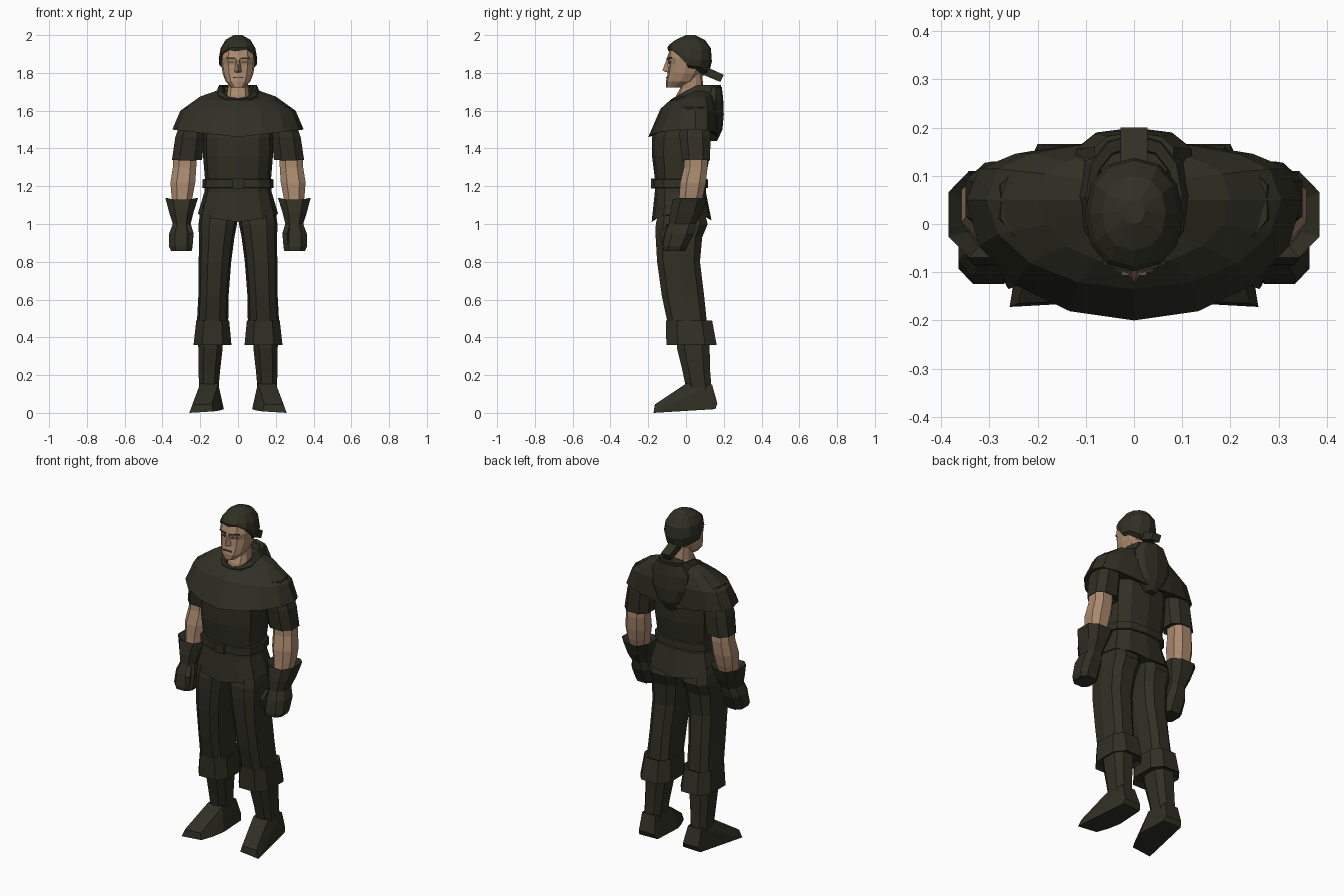
import bpy, bmesh, math


def material(name, rgb):
    m = bpy.data.materials.new(name)
    m.diffuse_color = (*rgb, 1)
    return m


CLOTH = material("dark_olive_cloth", (0.029, 0.029, 0.018))
SKIN = material("tan_skin", (0.40, 0.25, 0.155))
EYE = material("grey_brown_lines", (0.10, 0.085, 0.06))


def finish(name, bm, mat, mirror):
    bmesh.ops.recalc_face_normals(bm, faces=bm.faces)
    me = bpy.data.meshes.new(name)
    bm.to_mesh(me)
    bm.free()
    me.materials.append(mat)
    ob = bpy.data.objects.new(name, me)
    bpy.context.collection.objects.link(ob)
    if mirror:
        ob.modifiers.new("mirror", 'MIRROR')
    return ob


def power(v, e):
    return math.copysign(abs(v) ** e, v)


def loft(name, mat, rings, n=12, e=0.8, mid=None, back=None, turn=0.0, mirror=False):
    """Ring: z, centre x, half width, front y, back y, extra z at front, extra z at sides."""
    bm = bmesh.new()
    rows = []
    for r in rings:
        z, cx, hx, yf, yb, dfront, dside = (tuple(r) + (0, 0))[:7]
        yc = (yf + yb) / 2 if mid is None else mid
        row = []
        for i in range(n):
            a = -math.pi / 2 + (i + turn) * 2 * math.pi / n
            c, s = math.cos(a), math.sin(a)
            c = 0 if abs(c) < 1e-6 else c
            s = 0 if abs(s) < 1e-6 else s
            if s < 0:
                y = yc + power(s, e) * (yc - yf)
            else:
                y = yc + power(s, back or e) * (yb - yc)
            row.append(bm.verts.new((cx + hx * power(c, e), y,
                                     z + dfront * max(0, -s) + dside * abs(c))))
        rows.append(row)
    for a, b in zip(rows, rows[1:]):
        for i in range(n):
            j = (i + 1) % n
            bm.faces.new((a[i], a[j], b[j], b[i]))
    bm.faces.new(rows[0])
    bm.faces.new(rows[-1])
    return finish(name, bm, mat, mirror)


def hull(name, mat, points, mirror=False):
    bm = bmesh.new()
    for p in points:
        bm.verts.new(p)
    res = bmesh.ops.convex_hull(bm, input=bm.verts)
    junk = [g for g in res["geom_interior"] if isinstance(g, bmesh.types.BMVert)]
    bmesh.ops.delete(bm, geom=junk, context='VERTS')
    return finish(name, bm, mat, mirror)


def box(name, mat, x0, x1, y0, y1, z0, z1, mirror=False):
    return hull(name, mat, [(x, y, z) for x in (x0, x1) for y in (y0, y1) for z in (z0, z1)], mirror)


# Tunic with flared hem, belt and buckle
loft("tunic", CLOTH, [
    (1.62, 0, .17, -.09, .13), (1.46, 0, .185, -.18, .13), (1.36, 0, .185, -.18, .125),
    (1.24, 0, .175, -.165, .105), (1.17, 0, .178, -.165, .105),
    (1.02, 0, .212, -.182, .135, -.01, .035), (1.04, 0, .19, -.15, .11)], e=.75)
loft("belt", CLOTH, [
    (1.19, 0, .182, -.17, .11), (1.192, 0, .189, -.177, .116),
    (1.236, 0, .187, -.177, .116), (1.238, 0, .178, -.168, .108)], e=.75)
box("buckle", CLOTH, -.033, .033, -.185, -.165, 1.187, 1.24)

# Shoulder mantle
loft("mantle", CLOTH, [
    (1.71, 0, .10, -.05, .13, -.05), (1.685, 0, .20, -.085, .15, -.03, -.01),
    (1.60, 0, .305, -.135, .17, .01), (1.46, 0, .348, -.2, .17, 0, .04),
    (1.465, 0, .325, -.18, .15, 0, .04), (1.50, 0, .17, -.1, .1)],
    n=16, e=1, mid=.05, back=.65)

# Folded hood: collar loop and hanging bag
loft("hood_collar", CLOTH, [
    (1.64, 0, .12, -.075, .18), (1.70, 0, .115, -.08, .19, -.04),
    (1.735, 0, .10, -.07, .185, -.07), (1.73, 0, .085, -.058, .16, -.07),
    (1.67, 0, .065, -.03, .12, -.03)], e=.9)
loft("hood_bag", CLOTH, [
    (1.725, 0, .085, .09, .19), (1.66, 0, .125, .06, .197), (1.58, 0, .12, .07, .2),
    (1.50, 0, .08, .09, .193), (1.44, 0, .028, .11, .165)], n=10, e=.8)

# Neck and head
loft("neck", SKIN, [
    (1.62, 0, .075, -.06, .1), (1.68, 0, .062, -.052, .1), (1.72, 0, .056, -.03, .092),
    (1.80, 0, .056, -.03, .085)], n=10)
loft("head", SKIN, [
    (1.722, 0, .034, -.105, -.02), (1.755, 0, .066, -.107, .05), (1.80, 0, .082, -.097, .08),
    (1.845, 0, .088, -.092, .1), (1.88, 0, .091, -.1, .11), (1.945, 0, .08, -.08, .1)])
hull("nose", SKIN, [(0, -.125, 1.812), (.02, -.09, 1.803), (-.02, -.09, 1.803),
                    (.008, -.1, 1.88), (-.008, -.1, 1.88), (0, -.09, 1.80)])
hull("brow", CLOTH, [(x, y + d, z + h) for x, y, z in ((.014, -.102, 1.872), (.064, -.084, 1.876))
                     for d in (0, .009) for h in (0, .008)], mirror=True)
hull("eye", EYE, [(x, y + d, z + h) for x, y, z in ((.022, -.096, 1.851), (.055, -.083, 1.852))
                  for d in (0, .009) for h in (0, .009)], mirror=True)
box("mouth", EYE, -.026, .026, -.107, -.098, 1.772, 1.779)

# Head covering with knot tail
loft("head_cap", CLOTH, [
    (1.785, 0, .07, -.06, .09, .13, .03), (1.785, 0, .099, -.095, .118, .13, .055),
    (1.86, 0, .102, -.098, .137, .075, .015), (1.93, 0, .092, -.088, .132, .02),
    (1.975, 0, .066, -.055, .1), (2.0, 0, .022, 0, .05)], n=12, e=.9)
hull("knot_tail", CLOTH, [(x, y, z) for x in (-.028, .028) for y, z in
                          ((.09, 1.84), (.09, 1.79), (.2, 1.79), (.182, 1.752))])

# Sleeves and bare forearms
loft("sleeve", CLOTH, [
    (1.62, .22, .06, -.03, .12), (1.46, .255, .082, -.04, .135), (1.335, .27, .085, -.025, .132, 0, .005),
    (1.345, .272, .07, -.01, .115)], n=8, turn=.5, mirror=True)
loft("forearm", SKIN, [
    (1.38, .28, .066, -.01, .115), (1.30, .283, .066, -.015, .118), (1.22, .292, .07, -.035, .11),
    (1.15, .296, .06, -.04, .095), (1.05, .298, .045, -.05, .06)], n=8, turn=.5, mirror=True)

# Gauntlets: flared cuff, wrist and fist
loft("gauntlet", CLOTH, [
    (1.10, .298, .05, -.05, .08), (1.125, .298, .092, -.075, .115, 0, .015),
    (1.06, .30, .068, -.09, .09), (1.0, .298, .05, -.095, .055),
    (.95, .302, .066, -.115, .045), (.88, .302, .066, -.128, .01), (.857, .30, .058, -.125, 0)],
    n=8, e=.75, turn=.5, mirror=True)
hull("thumb", CLOTH, [(.25, -.09, 1.0), (.275, -.1, 1.0), (.235, -.125, .95), (.26, -.135, .95),
                      (.24, -.12, .89), (.265, -.128, .89), (.26, -.08, .92)], mirror=True)

# Trousers and turned cuffs
loft("trouser_leg", CLOTH, [
    (1.10, .10, .095, -.14, .09), (1.0, .107, .102, -.165, .12), (.93, .113, .094, -.165, .09),
    (.80, .122, .086, -.157, .078), (.62, .13, .08, -.132, .1), (.47, .135, .083, -.1, .115)],
    n=10, e=.7, turn=.5, mirror=True)
loft("trouser_cuff", CLOTH, [
    (.475, .135, .075, -.09, .11), (.49, .134, .092, -.112, .145), (.36, .135, .106, -.112, .17),
    (.375, .135, .085, -.085, .14)], n=8, e=.7, turn=.5, mirror=True)

# Boots
loft("boot_shaft", CLOTH, [
    (.42, .145, .07, -.06, .125), (.34, .146, .068, -.052, .13), (.22, .152, .06, -.022, .132),
    (.12, .155, .054, -.002, .14)], n=8, e=.7, turn=.5, mirror=True)
hull("foot", CLOTH, [
    (.105, 0, .155), (.2, 0, .155), (.11, .138, .15), (.198, .138, .15),
    (.085, .15, .02), (.205, .155, .02), (.095, .166, .05), (.2, .166, .05),
    (.075, -.03, .02), (.225, -.03, .01), (.13, -.165, .008), (.258, -.172, 0),
    (.14, -.16, .045), (.24, -.165, .045), (.1, -.1, .012)], mirror=True)
